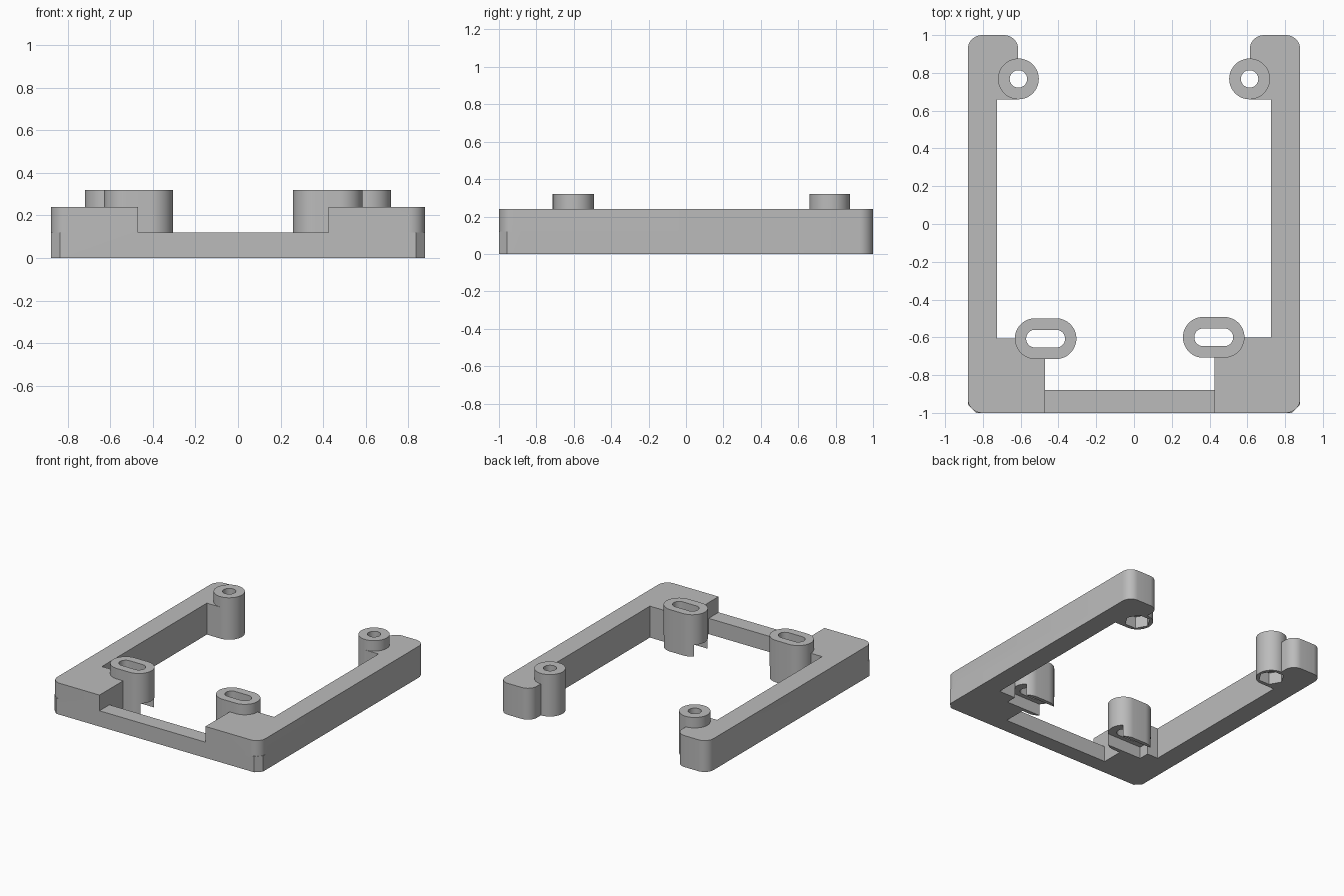
import bpy, bmesh
from math import sin, cos, pi, radians

cube = bpy.data.objects.get("Cube")
if cube:
    bpy.data.objects.remove(cube, do_unlink=True)

grey = bpy.data.materials.new("matte grey plastic")
grey.use_nodes = True
colour = (0.5, 0.5, 0.5, 1)
grey.diffuse_color = colour
grey.node_tree.nodes["Principled BSDF"].inputs["Base Color"].default_value = colour

RAIL_H, BAR_H, BOSS_H = 0.24, 0.12, 0.32
HALF_W = 0.88


def prism(name, outline, z0, z1, rounded=None, radius=0.0, segments=1):
    """Extrude an outline; vertical edges chosen by 'rounded' are bevelled."""
    bm = bmesh.new()
    face = bm.faces.new([bm.verts.new((x, y, z0)) for x, y in outline])
    top = bmesh.ops.extrude_face_region(bm, geom=[face])["geom"]
    for v in top:
        if isinstance(v, bmesh.types.BMVert):
            v.co.z = z1
    bmesh.ops.recalc_face_normals(bm, faces=bm.faces)
    if rounded:
        edges = [e for e in bm.edges
                 if abs(e.verts[0].co.z - e.verts[1].co.z) > 0.01
                 and rounded(e.verts[0].co.x, e.verts[0].co.y)]
        bmesh.ops.bevel(bm, geom=edges, offset=radius, segments=segments,
                        profile=0.5, affect='EDGES')
    mesh = bpy.data.meshes.new(name)
    bm.to_mesh(mesh)
    bm.free()
    mesh.materials.append(grey)
    obj = bpy.data.objects.new(name, mesh)
    bpy.context.collection.objects.link(obj)
    return obj


def capsule(cx, cy, half, r, n=24):
    """Slot outline along x, or a circle when half is zero."""
    if half == 0:
        return [(cx + r * cos(2 * pi * i / (2 * n)), cy + r * sin(2 * pi * i / (2 * n)))
                for i in range(2 * n)]
    return [(cx + s * (half + r * sin(pi * i / n)), cy - s * r * cos(pi * i / n))
            for s in (1, -1) for i in range(n + 1)]


def rect(x0, x1, y0, y1):
    return [(x0, y0), (x1, y0), (x1, y1), (x0, y1)]


def combine(base, other, operation):
    mod = base.modifiers.new("combine", 'BOOLEAN')
    mod.object, mod.operation, mod.solver = other, operation, 'EXACT'
    bpy.context.view_layer.objects.active = base
    bpy.ops.object.modifier_apply(modifier=mod.name)
    bpy.data.objects.remove(other, do_unlink=True)


# Low front bar with chamfered ends
frame = prism("mounting_frame", rect(-HALF_W, HALF_W, -1, -0.88), 0, BAR_H,
              lambda x, y: y < -0.99, 0.043)

cutters = []
for side, block_x, block_y, boss_x in ((-1, 0.47, -0.607, 0.468), (1, 0.425, -0.60, 0.422)):
    # Side rail with front corner block and rear ear
    outline = [(HALF_W, -1), (HALF_W, 1), (0.613, 1), (0.613, 0.66), (0.725, 0.66),
               (0.725, block_y), (block_x, block_y), (block_x, -1)]
    rail = prism("side_rail", [(side * x, y) for x, y in outline], 0, RAIL_H,
                 lambda x, y: abs(x) > 0.87 or y > 0.99, 0.075, 8)
    combine(frame, rail, 'UNION')

    # Round rear boss with through hole and hexagonal nut pocket
    rx, ry = side * 0.612, 0.768
    combine(frame, prism("rear_boss", capsule(rx, ry, 0, 0.108), 0, BOSS_H), 'UNION')
    cutters.append(prism("rear_hole", capsule(rx, ry, 0, 0.046), -0.1, 0.5))
    cutters.append(prism("nut_pocket", capsule(rx, ry, 0, 0.092, 3), -0.1, 0.09))

    # Slotted front boss with through slot and open nut channel
    fx, fy = side * boss_x, block_y
    combine(frame, prism("front_boss", capsule(fx, fy, 0.055, 0.108), 0, BOSS_H), 'UNION')
    cutters.append(prism("front_slot", capsule(fx, fy, 0.056, 0.047), -0.1, 0.5))
    cutters.append(prism("nut_channel", rect(fx - 0.165, fx + 0.165, fy - 0.08, fy + 0.08),
                         -0.1, 0.09))

for cutter in cutters:
    combine(frame, cutter, 'DIFFERENCE')

bpy.ops.object.select_all(action='DESELECT')
frame.select_set(True)
bpy.context.view_layer.objects.active = frame
bpy.ops.object.shade_smooth_by_angle(angle=radians(30))
